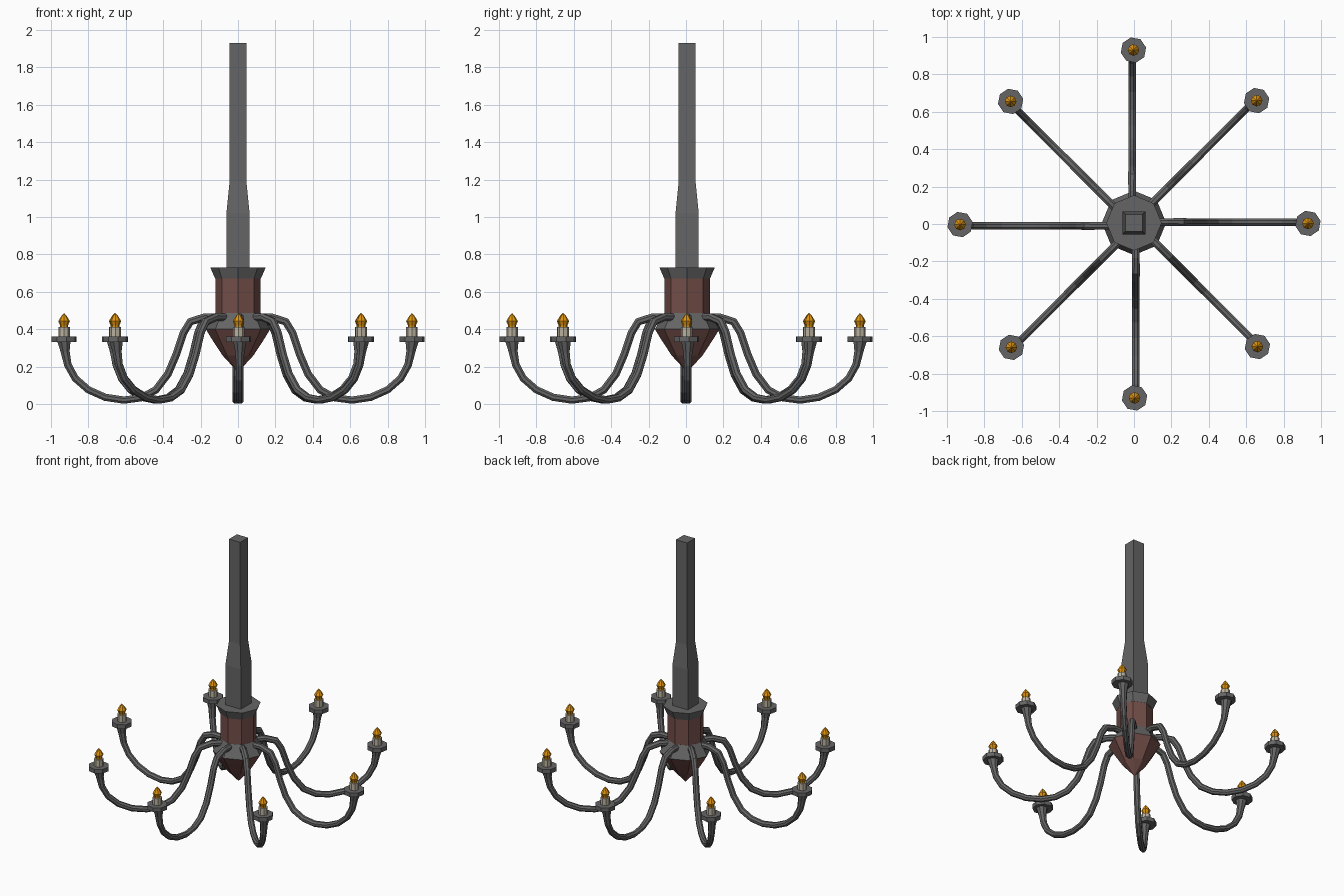
import bpy, bmesh, math
from mathutils import Matrix, Vector

if "Cube" in bpy.data.objects:
    bpy.data.objects.remove(bpy.data.objects["Cube"])


def material(name, rgb):
    m = bpy.data.materials.new(name)
    m.diffuse_color = (*rgb, 1)
    m.use_nodes = True
    m.node_tree.nodes["Principled BSDF"].inputs["Base Color"].default_value = m.diffuse_color
    return m


IRON = material("dark_iron", (0.13, 0.13, 0.13))
WOOD = material("red_wood", (0.17, 0.075, 0.065))
WAX = material("wax", (0.5, 0.45, 0.35))
FLAME = material("flame", (0.75, 0.3, 0.005))


def skin(name, rings, mat, matrix=Matrix()):
    """Bridge a list of point rings into a closed, capped object."""
    bm = bmesh.new()
    loops = [[bm.verts.new(p) for p in ring] for ring in rings]
    n = len(loops[0])
    for a, b in zip(loops, loops[1:]):
        for i in range(n):
            j = (i + 1) % n
            bm.faces.new((a[i], a[j], b[j], b[i]))
    bm.faces.new(loops[0])
    bm.faces.new(loops[-1])
    bmesh.ops.remove_doubles(bm, verts=bm.verts, dist=1e-5)
    bmesh.ops.recalc_face_normals(bm, faces=bm.faces)
    bm.transform(matrix)
    me = bpy.data.meshes.new(name)
    bm.to_mesh(me)
    bm.free()
    me.materials.append(mat)
    ob = bpy.data.objects.new(name, me)
    bpy.context.collection.objects.link(ob)
    return ob


def lathe(name, profile, sides, mat, matrix=Matrix(), phase=0.0):
    rings = [[(r * math.cos(phase + math.tau * i / sides),
               r * math.sin(phase + math.tau * i / sides), z)
              for i in range(sides)] for r, z in profile]
    return skin(name, rings, mat, matrix)


def sweep(name, path, sides, mat, matrix):
    """Sweep a round section along (x, z, radius) points in the XZ plane."""
    rings = []
    for k, (x, z, rad) in enumerate(path):
        a, b = path[max(k - 1, 0)], path[min(k + 1, len(path) - 1)]
        t = Vector((b[0] - a[0], 0, b[1] - a[1])).normalized()
        nrm = Vector((-t.z, 0, t.x))
        rings.append([Vector((x, 0, z))
                      + nrm * rad * math.cos(math.tau * (i + .5) / sides)
                      + Vector((0, 1, 0)) * rad * math.sin(math.tau * (i + .5) / sides)
                      for i in range(sides)])
    return skin(name, rings, mat, matrix)


HUB = Matrix.Translation((0, 0.006, 0))

# Square hanging pole
s = math.sqrt(2)
lathe("pole", [(0.062 * s, 0.70), (0.062 * s, 1.02), (0.045 * s, 1.19), (0.045 * s, 1.93)],
      4, IRON, HUB, math.pi / 4)

# Octagonal hub: collar, wooden body, arm ring, pointed finial
lathe("top_collar", [(0.122, 0.67), (0.148, 0.73)], 8, IRON, HUB)
lathe("hub_body", [(0.121, 0.485), (0.121, 0.67)], 8, WOOD, HUB)
lathe("arm_ring", [(0.172, 0.40), (0.122, 0.487)], 8, IRON, HUB)
lathe("finial", [(0, 0.17), (0.083, 0.26), (0.145, 0.355), (0.172, 0.40)], 8, WOOD, HUB)

# Eight arms, each with a drip cup, candle and flame
ARM = [(0.10, 0.462, .022), (0.18, 0.464, .022), (0.255, 0.44, .023), (0.292, 0.38, .022),
       (0.33, 0.265, .022), (0.375, 0.16, .022), (0.44, 0.075, .022), (0.52, 0.033, .021),
       (0.61, 0.021, .021), (0.71, 0.036, .021), (0.80, 0.076, .021), (0.87, 0.137, .021),
       (0.91, 0.21, .022), (0.924, 0.28, .026), (0.93, 0.335, .038)]
for i in range(8):
    turn = Matrix.Rotation(i * math.pi / 4, 4, 'Z')
    side = Matrix.Translation((0, 0.010, 0))
    tip = turn @ Matrix.Translation((0.93, 0.003, 0))
    sweep(f"arm_{i}", ARM, 8, IRON, turn @ side)
    lathe(f"cup_{i}", [(0.069, 0.332), (0.069, 0.362)], 8, IRON, tip, 0.2)
    lathe(f"candle_{i}", [(0.031, 0.355), (0.031, 0.412)], 8, WAX, tip)
    lathe(f"flame_{i}", [(0.021, 0.405), (0.021, 0.42), (0.031, 0.443), (0.016, 0.468), (0, 0.487)],
          8, FLAME, tip)
